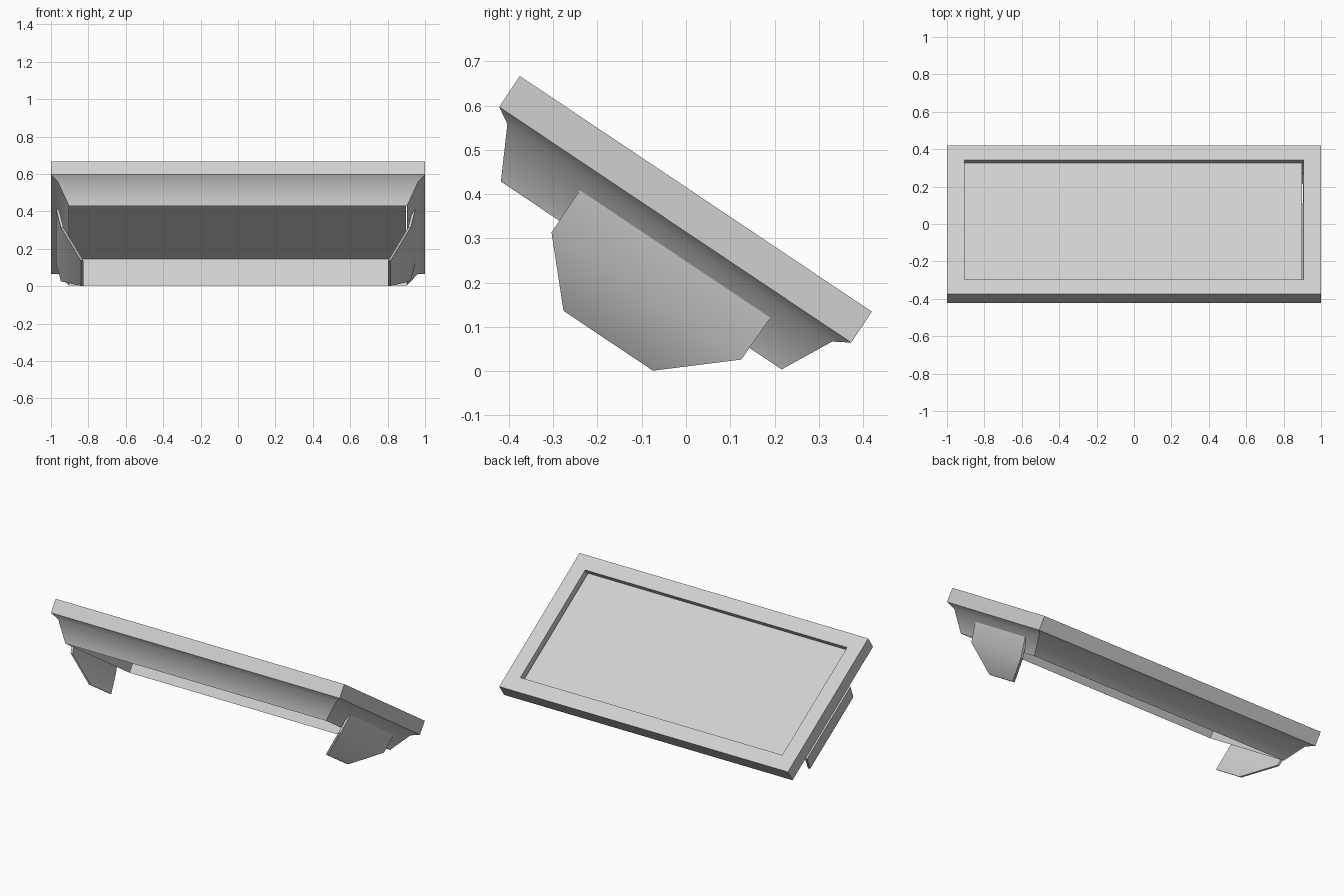
import bpy, bmesh, math
from mathutils import Matrix

cube = bpy.data.objects.get("Cube")
if cube:
    bpy.data.objects.remove(cube, do_unlink=True)

grey = bpy.data.materials.new("light_grey")
grey.use_nodes = True
grey.diffuse_color = (0.63, 0.63, 0.63, 1)
grey.node_tree.nodes["Principled BSDF"].inputs["Base Color"].default_value = (0.63, 0.63, 0.63, 1)

# Local frame: x across, y down the slope, z out of the sloping face
LENGTH, THICK = 0.957, 0.084
TILT = Matrix.Translation((0, -0.422, 0.597)) @ Matrix.Rotation(-math.radians(33.8), 4, "X")


def finish(name, bm):
    bmesh.ops.recalc_face_normals(bm, faces=bm.faces[:])
    bm.transform(TILT)
    mesh = bpy.data.meshes.new(name)
    bm.to_mesh(mesh)
    bm.free()
    mesh.materials.append(grey)
    obj = bpy.data.objects.new(name, mesh)
    bpy.context.collection.objects.link(obj)
    bpy.ops.object.select_all(action="DESELECT")
    obj.select_set(True)
    bpy.context.view_layer.objects.active = obj
    bpy.ops.object.shade_smooth_by_angle(angle=math.radians(35))


def loft(bm, loops, closed=False):
    """Bridge loops of equal length; cap both ends unless closed."""
    rings = [[bm.verts.new(p) for p in loop] for loop in loops]
    pairs = list(zip(rings, rings[1:])) + ([(rings[-1], rings[0])] if closed else [])
    for a, b in pairs:
        for i in range(len(a)):
            j = (i + 1) % len(a)
            bm.faces.new((a[i], a[j], b[j], b[i]))
    if not closed:
        bm.faces.new(rings[0])
        bm.faces.new(rings[-1])


def rectangle(x0, x1, y0, y1, z):
    return [(x0, y0, z), (x1, y0, z), (x1, y1, z), (x0, y1, z)]


# Open frame: square rim, coved underside, straight inner wall
bm = bmesh.new()
section = [(0, THICK), (0, 0), (0.037, -0.022), (0.097, -0.138), (0.093, THICK)]
loft(bm, [rectangle(i - 1, 1 - i, i, LENGTH - i, z) for i, z in section], closed=True)
finish("frame", bm)

# Recessed panel with a narrow gap along one side
bm = bmesh.new()
loft(bm, [rectangle(-0.908, 0.898, 0.094, 0.863, z) for z in (0.056, 0.033)])
finish("recessed_panel", bm)

# Bent tapered side plates: depth, start and end along slope, distance out
rows = [(0.055, 0.256, 0.774, 0.96), (0.17, 0.256, 0.772, 0.935), (0.302, 0.377, 0.62, 0.828)]
for name, side in (("left_bracket", 1), ("right_bracket", -1)):
    bm = bmesh.new()
    loft(bm, [[(side * x - 0.012, y0, -d), (side * x - 0.012, y1, -d),
               (side * (x - 0.014) - 0.012, y1, -d), (side * (x - 0.014) - 0.012, y0, -d)]
              for d, y0, y1, x in rows])
    finish(name, bm)
